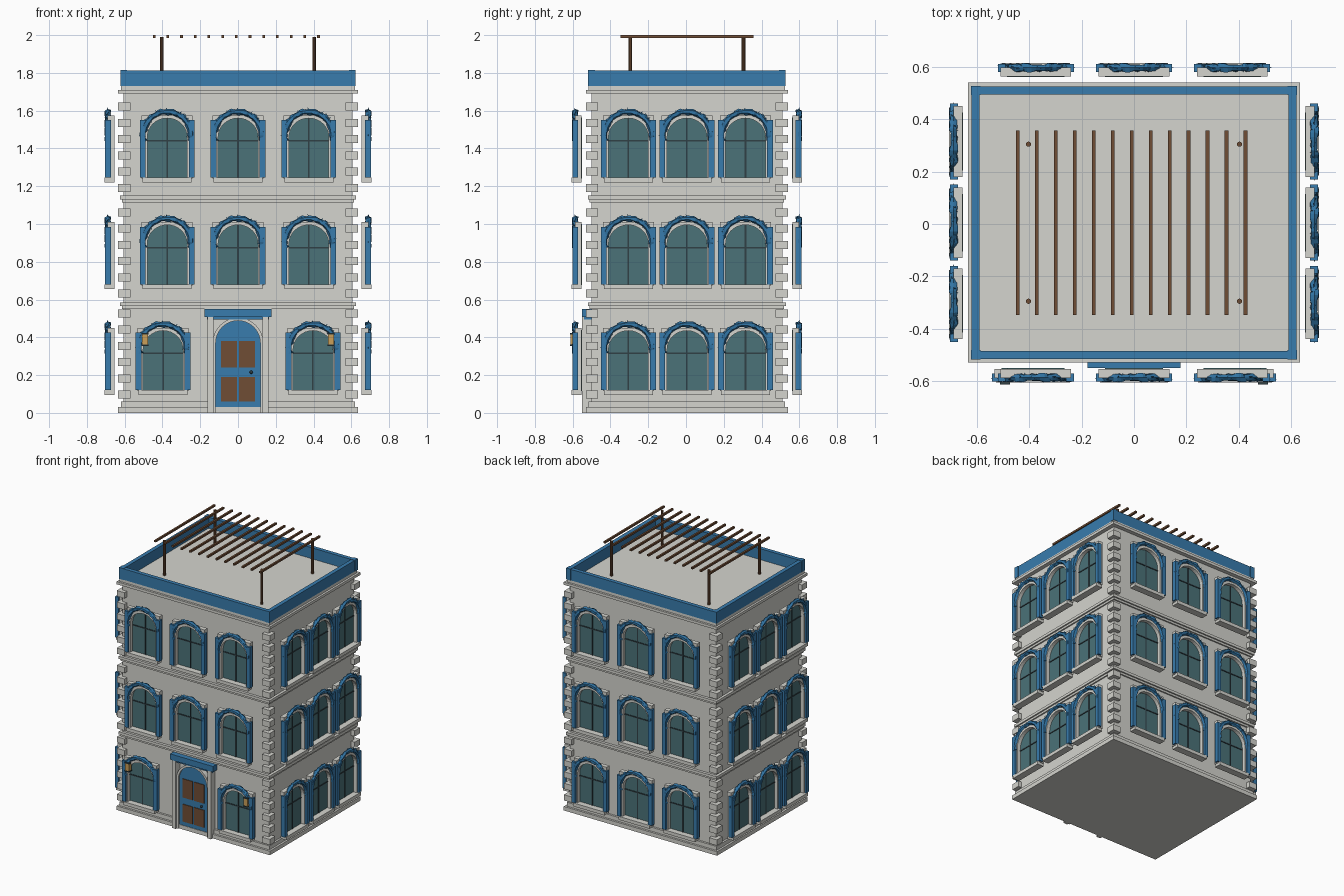
import bpy, bmesh, math, random
from mathutils import Vector, Matrix

if "Cube" in bpy.data.objects:
    bpy.data.objects.remove(bpy.data.objects["Cube"])

random.seed(4)
CY = 0.005                       # body centre in y
FLOORS = [0.095, 0.655, 1.22]    # window sill heights


def mat(name, rgb):
    m = bpy.data.materials.new(name)
    m.diffuse_color = (*rgb, 1)
    m.use_nodes = True
    m.node_tree.nodes["Principled BSDF"].inputs["Base Color"].default_value = m.diffuse_color
    return m


BLUE = mat("blue_paint", (0.04, 0.2, 0.42))
LEAF = mat("blue_leaf", (0.03, 0.17, 0.36))
GLASS = mat("teal_glass", (0.07, 0.17, 0.19))
WOOD = mat("brown_wood", (0.16, 0.075, 0.035))
DARK = mat("dark_bar", (0.03, 0.05, 0.06))
BRASS = mat("brass", (0.6, 0.35, 0.1))
STONE = mat("pale_stone", (0.66, 0.66, 0.62))


def finish(bm, name, m=STONE):
    bmesh.ops.recalc_face_normals(bm, faces=bm.faces)
    me = bpy.data.meshes.new(name)
    bm.to_mesh(me)
    bm.free()
    me.materials.append(m)
    ob = bpy.data.objects.new(name, me)
    bpy.context.collection.objects.link(ob)
    return ob


def boxes(name, spans, m=STONE):
    """One object from boxes given as (x0, x1, y0, y1, z0, z1)."""
    bm = bmesh.new()
    for x0, x1, y0, y1, z0, z1 in spans:
        c = Vector((x0 + x1, y0 + y1, z0 + z1)) / 2
        bmesh.ops.create_cube(bm, size=1, matrix=Matrix.Translation(c)
                              @ Matrix.Diagonal((x1 - x0, y1 - y0, z1 - z0, 1)))
    return finish(bm, name, m)


def slab(hx, hy, z0, z1):
    return (-hx, hx, CY - hy, CY + hy, z0, z1)


def extrude(bm, faces, y):
    r = bmesh.ops.extrude_face_region(bm, geom=faces)
    vs = [v for v in r["geom"] if isinstance(v, bmesh.types.BMVert)]
    bmesh.ops.translate(bm, verts=vs, vec=(0, y, 0))


def strip(name, inner, outer, y0, y1, m=STONE):
    """Solid band between two matching xz outlines."""
    bm = bmesh.new()
    a, b = [[bm.verts.new((x, y0, z)) for x, z in p] for p in (inner, outer)]
    fs = [bm.faces.new((a[i], a[i + 1], b[i + 1], b[i])) for i in range(len(a) - 1)]
    extrude(bm, fs, y1 - y0)
    return finish(bm, name, m)


def prism(name, pts, y0, y1, m):
    bm = bmesh.new()
    f = bm.faces.new([bm.verts.new((x, y0, z)) for x, z in pts])
    extrude(bm, [f], y1 - y0)
    return finish(bm, name, m)


def arch(rx, rz, spring, bottom, angles):
    pts = [(rx * math.cos(t), spring + rz * math.sin(t)) for t in angles]
    return [(rx, bottom)] + pts + [(-rx, bottom)]


HALF = [math.pi * i / 16 for i in range(17)]

# Walls, base courses, floor bands and cornice
boxes("walls", [slab(0.605, 0.505, 0, 1.73)])
boxes("base_courses", [slab(0.635, 0.535, 0, 0.03), slab(0.62, 0.52, 0.03, 0.06)])
boxes("floor_bands", [slab(0.615, 0.515, z, z + 0.015) for z in (0.55, 1.115)]
      + [slab(0.625, 0.525, z, z + 0.02) for z in (0.565, 1.13)])
boxes("cornice", [slab(0.635, 0.535, 1.69, 1.71), slab(0.62, 0.52, 1.71, 1.73)])

# Corner stones, alternating with gaps
quoins = []
for base in (0.075, 0.61, 1.17):
    for i in range(6):
        z = base + i * 0.086
        for sx in (-1, 1):
            for sy in (-1, 1):
                cx, cy = sx * 0.602, CY + sy * 0.502
                quoins.append((cx - 0.032, cx + 0.032, cy - 0.032, cy + 0.032, z, z + 0.043))
boxes("corner_stones", quoins)

# Blue parapet with corner posts
p = [(-0.62, 0.62, CY + s - 0.015, CY + s + 0.015, 1.73, 1.812) for s in (-0.505, 0.505)]
p += [(s - 0.015, s + 0.015, CY - 0.5, CY + 0.5, 1.73, 1.812) for s in (-0.605, 0.605)]
p += [(x - 0.018, x + 0.018, CY + y - 0.018, CY + y + 0.018, 1.73, 1.815)
      for x in (-0.605, 0.605) for y in (-0.505, 0.505)]
boxes("parapet", p, BLUE)

# Roof pergola: four round posts and thirteen slats
bm = bmesh.new()
for x in (-0.403, 0.403):
    for y in (-0.3, 0.3):
        bmesh.ops.create_cone(bm, cap_ends=True, segments=10, radius1=0.01, radius2=0.01,
                              depth=0.265, matrix=Matrix.Translation((x, CY + y, 1.8575)))
finish(bm, "pergola_posts", WOOD)
boxes("pergola_slats", [(x - 0.007, x + 0.007, -0.347, 0.358, 1.986, 2.0)
                        for x in (-0.444 + 0.0725 * i for i in range(13))], WOOD)

# Window parts, modelled once facing -y with the sill bottom at z = 0
angs = sorted(HALF + [math.atan2(0.115, 0.135), math.pi - math.atan2(0.115, 0.135)])
inner = arch(0.105, 0.1, 0.24, 0.02, angs)
outer = [(0.135, 0.02)]
for t in angs:
    c, s = math.cos(t), math.sin(t)
    k = min(0.135 / max(abs(c), 1e-6), 0.115 / max(s, 1e-6))
    outer.append((c * k, 0.24 + s * k))
outer.append((-0.135, 0.02))
parts = [strip("window_frame", inner, outer, -0.035, 0)]
parts.append(boxes("window_columns", [(s * 0.13 - 0.015, s * 0.13 + 0.015, -0.048, -0.018, 0.025, 0.33)
                                      for s in (-1, 1)], BLUE))
parts.append(boxes("window_sill", [(-0.13, 0.13, -0.052, 0, 0, 0.025)]))
parts.append(boxes("window_glass", [(-0.11, 0.11, -0.008, 0.002, 0.022, 0.345)], GLASS))
parts.append(boxes("window_bars", [(-0.004, 0.004, -0.012, -0.006, 0.025, 0.34),
                                   (-0.105, 0.105, -0.012, -0.006, 0.216, 0.224)], DARK))

# Leafy garland: ragged tube following the arch, bristling with small leaves
bm = bmesh.new()
N, S = 30, 6
rings = []
for i in range(N + 1):
    t = math.pi * (-0.08 + 1.16 * i / N)
    ring = []
    for j in range(S):
        a = 2 * math.pi * j / S
        k = random.uniform(0.6, 1.15)
        r = 1 + 0.14 * k * math.cos(a)
        ring.append(bm.verts.new((0.126 * r * math.cos(t), -0.034 + 0.018 * k * math.sin(a),
                                  0.25 + 0.125 * r * math.sin(t))))
    rings.append(ring)
for a, b in zip(rings, rings[1:]):
    for j in range(S):
        bm.faces.new((a[j], a[(j + 1) % S], b[(j + 1) % S], b[j]))
bm.faces.new(rings[0])
bm.faces.new(rings[-1])
for i in range(70):
    t = math.pi * random.uniform(-0.05, 1.05)
    c = Vector((0.126 * math.cos(t), -0.034, 0.25 + 0.125 * math.sin(t)))
    d = Vector((random.uniform(-1, 1), random.uniform(-1, 0.6), random.uniform(-1, 1))).normalized()
    side = d.orthogonal().normalized() * 0.008
    tip = c + Vector((d.x * 0.025, d.y * 0.02, d.z * 0.025))
    bm.faces.new([bm.verts.new(v) for v in (c + side, tip, c - side)])
parts.append(finish(bm, "window_garland", LEAF))

# Place windows on all four walls; the ground-floor front leaves room for the door
places = []
for n, z in enumerate(FLOORS):
    for x in ((-0.397, 0.397) if n == 0 else (-0.375, 0, 0.375)):
        places.append((x, CY - 0.558, z, 0))
    for k in (-1, 0, 1):
        places.append((k * 0.375, CY + 0.558, z, math.pi))
        places.append((0.655, k * 0.31 + CY, z, math.pi / 2))
        places.append((-0.655, k * 0.31 + CY, z, -math.pi / 2))
for i, (x, y, z, r) in enumerate(places):
    for part in parts:
        ob = part
        if i:
            ob = part.copy()
            bpy.context.collection.objects.link(ob)
        ob.location = (x, y, z)
        ob.rotation_euler = (0, 0, r)

# Entrance: arched door, panels, arch moulding, pilasters, lintel
prism("door", arch(0.118, 0.118, 0.37, 0.03, HALF), -0.526, -0.495, BLUE)
boxes("door_panels", [(x, x + 0.083, -0.531, -0.52, z0, z1) for x in (-0.089, 0.006)
                      for z0, z1 in ((0.06, 0.19), (0.24, 0.38))], WOOD)
strip("door_arch", arch(0.118, 0.118, 0.37, 0, HALF), arch(0.134, 0.134, 0.37, 0, HALF),
      -0.538, -0.495)
boxes("door_pilasters", [(s * 0.146 - 0.015, s * 0.146 + 0.015, -0.55, -0.49, 0, 0.507)
                         for s in (-1, 1)])
boxes("door_lintel", [(-0.165, 0.165, -0.54, -0.49, 0.495, 0.507),
                      (-0.178, 0.178, -0.55, -0.49, 0.507, 0.55)], BLUE)
bm = bmesh.new()
bmesh.ops.create_uvsphere(bm, u_segments=10, v_segments=6, radius=0.009,
                          matrix=Matrix.Translation((0.07, -0.534, 0.215)))
finish(bm, "door_knob", DARK)

# Wall lanterns
boxes("lanterns", [(s * 0.492 - 0.016, s * 0.492 + 0.016, -0.612, -0.58, 0.36, 0.415)
                   for s in (-1, 1)], BRASS)
boxes("lantern_caps", [(s * 0.492 - 0.019, s * 0.492 + 0.019, -0.614, -0.577, z, z + 0.007)
                       for s in (-1, 1) for z in (0.355, 0.415)], DARK)
